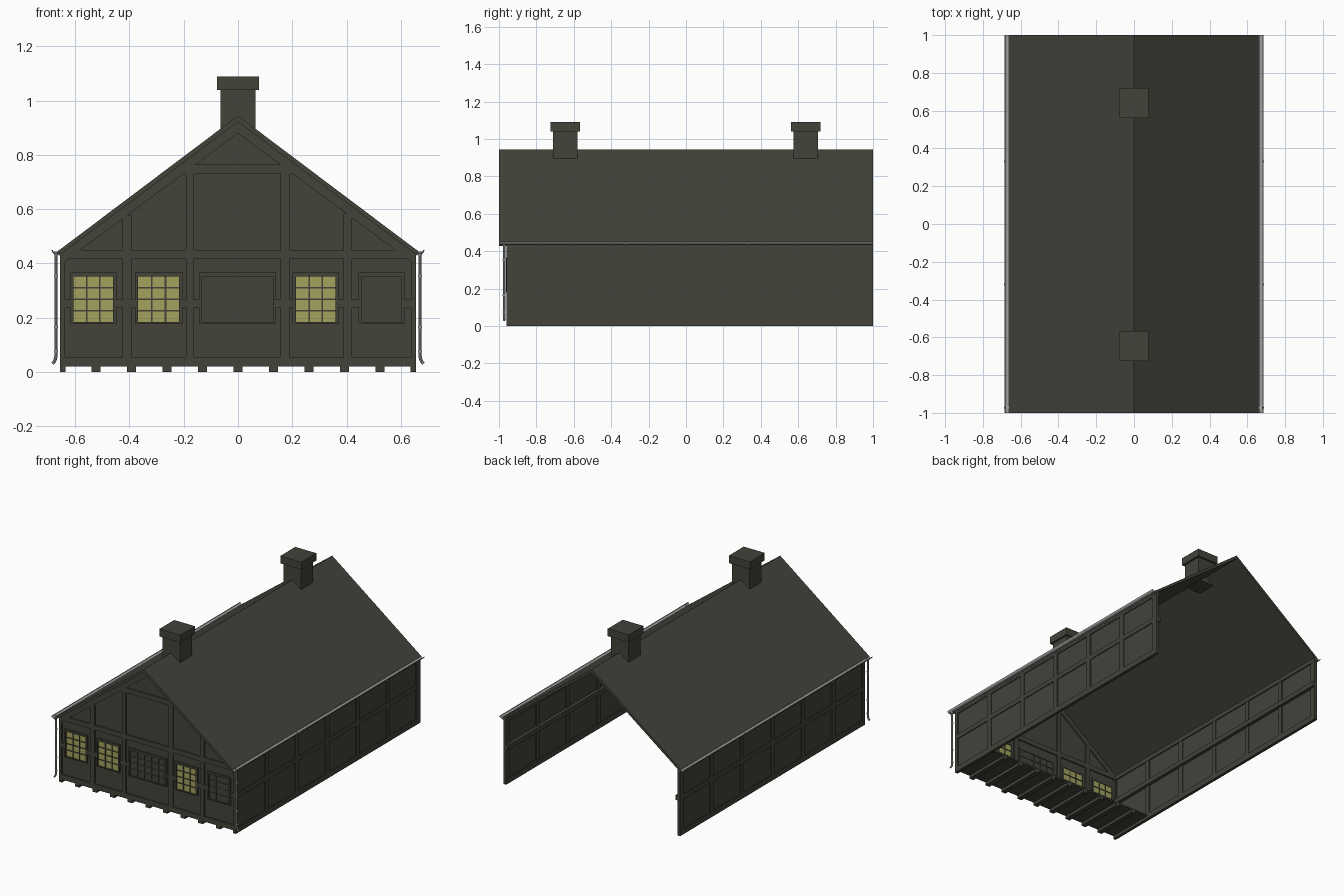
import bpy, bmesh, math

if "Cube" in bpy.data.objects:
    bpy.data.objects.remove(bpy.data.objects["Cube"])


def material(name, rgb):
    m = bpy.data.materials.new(name)
    m.diffuse_color = (*rgb, 1)
    m.use_nodes = True
    m.node_tree.nodes["Principled BSDF"].inputs["Base Color"].default_value = m.diffuse_color
    return m


DARK = material("dark timber", (0.056, 0.056, 0.044))
YELLOW = material("lit glass yellow", (0.36, 0.36, 0.11))
GREY = material("gutter grey", (0.36, 0.36, 0.36))


def finish(name, bm, mat):
    bmesh.ops.recalc_face_normals(bm, faces=bm.faces)
    me = bpy.data.meshes.new(name)
    bm.to_mesh(me)
    bm.free()
    me.materials.append(mat)
    ob = bpy.data.objects.new(name, me)
    bpy.context.collection.objects.link(ob)
    return ob


def boxes(name, items, mat):
    """One object from boxes given as (x0, x1, y0, y1, z0, z1)."""
    bm = bmesh.new()
    for x0, x1, y0, y1, z0, z1 in items:
        vs = bmesh.ops.create_cube(bm, size=1)["verts"]
        for v in vs:
            v.co = (x1 if v.co.x > 0 else x0, y1 if v.co.y > 0 else y0, z1 if v.co.z > 0 else z0)
    return finish(name, bm, mat)


def prism(name, profile, y0, y1, mat):
    """Extrude an x-z profile along y."""
    bm = bmesh.new()
    f = bm.faces.new([bm.verts.new((x, y0, z)) for x, z in profile])
    ext = bmesh.ops.extrude_face_region(bm, geom=[f])["geom"]
    for v in ext:
        if isinstance(v, bmesh.types.BMVert):
            v.co.y = y1
    return finish(name, bm, mat)


def chevron(w, top, bottom, top_w, bottom_w):
    return [(-w, top_w), (0, top), (w, top_w), (w, bottom_w), (0, bottom), (-w, bottom_w)]


# Roof and chimneys
prism("roof", chevron(0.662, 0.945, 0.922, 0.447, 0.428), -1, 1, DARK)
for n, y in (("front", -0.645), ("back", 0.64)):
    boxes(n + "_chimney", [(-0.065, 0.065, y - 0.065, y + 0.065, 0.88, 1.045),
                           (-0.078, 0.078, y - 0.079, y + 0.079, 1.04, 1.09)], DARK)

# Front gable wall: thin infill with timbers standing proud on both sides
FY0, FY1 = -0.96, -0.938
prism("front_infill", [(-0.65, 0.022), (0.65, 0.022), (0.65, 0.43), (0, 0.92), (-0.65, 0.43)],
      -0.952, -0.946, DARK)
prism("front_rafters", chevron(0.655, 0.925, 0.88, 0.435, 0.394), FY0, FY1, DARK)
posts = [(-0.426, -0.393), (-0.191, -0.162), (0.157, 0.189), (0.388, 0.42)]
timbers = [(-0.655, 0.655, FY0, FY1, 0.022, 0.055),
           (-0.655, 0.655, FY0, FY1, 0.417, 0.45),
           (-0.21, 0.21, FY0, FY1, 0.73, 0.764)]
for a, b in posts:
    timbers.append((a, b, FY0, FY1, 0.022, 0.895 - 0.742 * max(abs(a), abs(b))))
for a, b in ((-0.655, -0.64), (0.64, 0.655)):
    timbers.append((a, b, FY0, FY1, 0, 0.45))

# Windows: (left, right, columns, glass)
windows = [(-0.607, -0.46, 3, YELLOW), (-0.368, -0.217, 3, YELLOW), (-0.132, 0.129, 5, DARK),
           (0.213, 0.36, 3, YELLOW), (0.456, 0.603, 3, DARK)]
Z0, Z1 = 0.184, 0.352
bays = [-0.645] + [x for p in posts for x in p] + [0.645]
frames = []
for i, (a, b, cols, glass) in enumerate(windows):
    boxes("window_glass_%d" % (i + 1), [(a, b, -0.9535, -0.9445, Z0, Z1)], glass)
    y = (-0.963, -0.94)
    frames += [(a - 0.012, a, *y, Z0, Z1 + 0.014), (b, b + 0.012, *y, Z0, Z1 + 0.014),
               (a, b, *y, Z1, Z1 + 0.014), (a - 0.012, b + 0.012, *y, Z0 - 0.006, Z0)]
    y = (-0.957, -0.941)
    for c in range(1, cols):
        x = a + (b - a) * c / cols
        frames.append((x - 0.003, x + 0.003, *y, Z0, Z1))
    for r in range(1, 4):
        z = Z0 + (Z1 - Z0) * r / 4
        frames.append((a, b, *y, z - 0.003, z + 0.003))
    # short middle rails joining the frame to the posts
    timbers += [(bays[2 * i], a - 0.012, FY0, FY1, 0.237, 0.267),
                (b + 0.012, bays[2 * i + 1], FY0, FY1, 0.237, 0.267)]
boxes("front_timbers", timbers, DARK)
boxes("window_frames", frames, DARK)

# Floor on joists, only behind the front wall
boxes("floor", [(-0.645, 0.645, -0.96, -0.63, 0.02, 0.03)], DARK)
boxes("floor_joists", [(k * 0.131 - 0.0165, k * 0.131 + 0.0165, -0.96, -0.63, 0, 0.021)
                       for k in range(-4, 5)], DARK)

for side, s in (("left", -1), ("right", 1)):
    def at(x0, x1):
        return tuple(sorted((s * x0, s * x1)))

    # Side wall: sill, mid rail, top plate and seven posts
    boxes(side + "_infill", [(*at(0.644, 0.65), -0.96, 1, 0.005, 0.44)], DARK)
    beams = [(*at(0.636, 0.656), -0.96, 1, 0, 0.037),
             (*at(0.622, 0.656), -0.96, 1, 0.236, 0.267),
             (*at(0.636, 0.656), -0.96, 1, 0.417, 0.445)]
    for k in range(7):
        y = -0.955 + k * 0.3225
        beams.append((*at(0.638, 0.656), max(-0.96, y - 0.015), min(1, y + 0.02), 0, 0.44))
    beams.append((*at(0.638, 0.656), 0.957, 1, 0, 0.44))
    boxes(side + "_timbers", beams, DARK)

    # Half-round gutter with joint bands
    def trough(r_out, r_in):
        arc = [math.pi * (1 + k / 8) for k in range(9)]
        return ([(s * 0.672 + r_out * math.cos(t), 0.45 + r_out * math.sin(t)) for t in arc] +
                [(s * 0.672 + r_in * math.cos(t), 0.45 + r_in * math.sin(t)) for t in reversed(arc)])
    prism(side + "_gutter", trough(0.014, 0.011), -1, 1, GREY)
    for y in (-0.32, 0.33):
        prism(side + "_gutter_joint", trough(0.0155, 0.0105), y - 0.005, y + 0.005, GREY)

    # Downpipe with curved foot
    cu = bpy.data.curves.new(side + "_downpipe", "CURVE")
    cu.dimensions = "3D"
    cu.bevel_depth = 0.006
    cu.bevel_resolution = 2
    cu.use_fill_caps = True
    path = [(0.672, 0.44), (0.672, 0.06), (0.673, 0.049), (0.677, 0.039), (0.684, 0.031)]
    sp = cu.splines.new("POLY")
    sp.points.add(len(path) - 1)
    for p, (x, z) in zip(sp.points, path):
        p.co = (s * (x - 0.001) if z > 0.05 else s * x, -0.972, z, 1)
    cu.materials.append(GREY)
    ob = bpy.data.objects.new(side + "_downpipe", cu)
    bpy.context.collection.objects.link(ob)
    bpy.ops.object.select_all(action="DESELECT")
    ob.select_set(True)
    bpy.context.view_layer.objects.active = ob
    bpy.ops.object.convert(target="MESH")
    bpy.ops.object.shade_smooth_by_angle()

    # Funnel and wall brackets of the downpipe
    bm = bmesh.new()
    for z, h, r1, r2 in ((0.437, 0.014, 0.006, 0.012), (0.355, 0.008, 0.008, 0.008),
                         (0.165, 0.008, 0.008, 0.008), (0.075, 0.008, 0.008, 0.008)):
        vs = bmesh.ops.create_cone(bm, cap_ends=True, segments=12, radius1=r1, radius2=r2, depth=h)["verts"]
        bmesh.ops.translate(bm, verts=vs, vec=(s * 0.671, -0.972, z))
    finish(side + "_pipe_fittings", bm, GREY)
